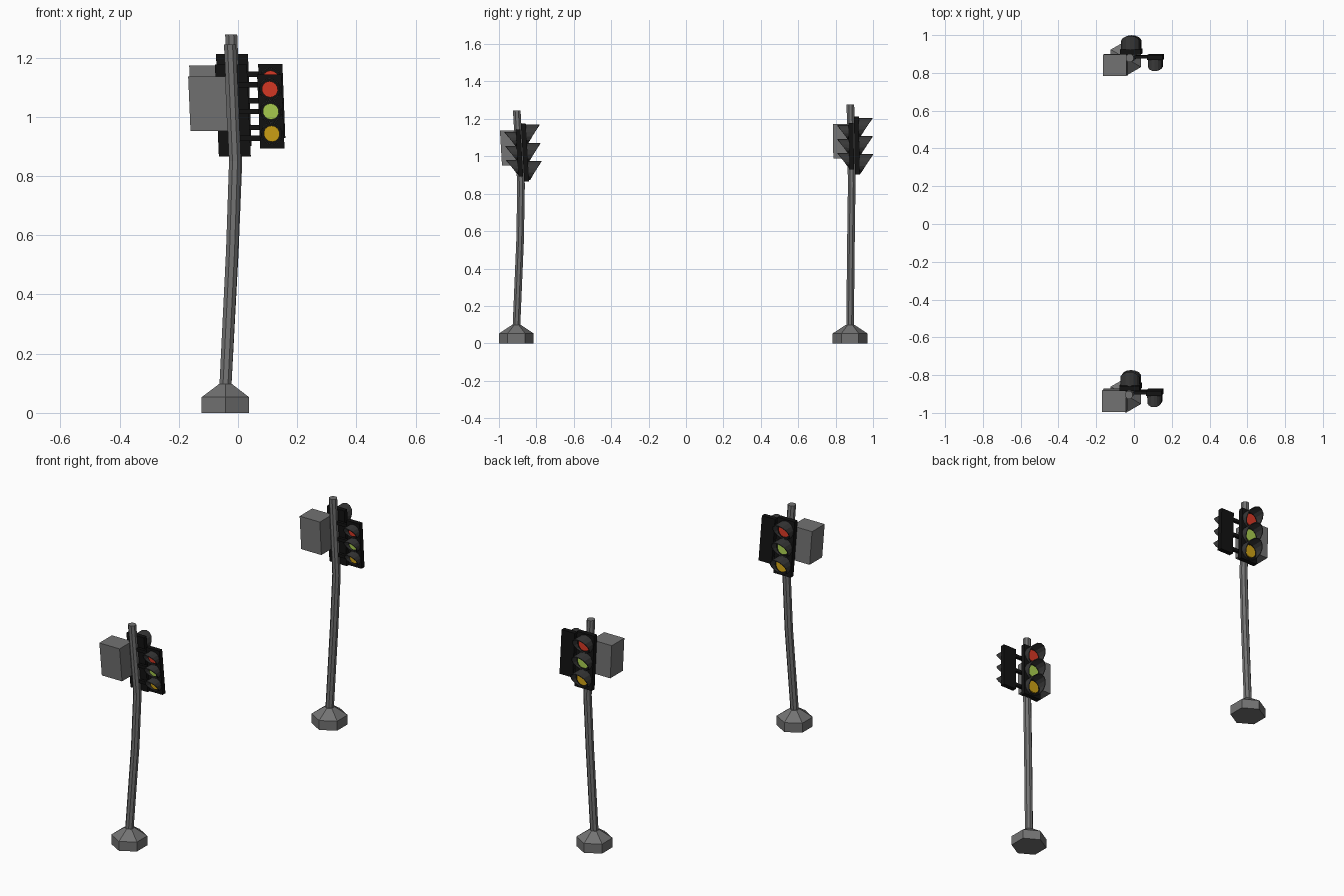
import bpy, bmesh, math
from mathutils import Vector, Matrix

if "Cube" in bpy.data.objects:
    bpy.data.objects.remove(bpy.data.objects["Cube"])


def material(name, rgb):
    m = bpy.data.materials.new(name)
    m.diffuse_color = (*rgb, 1)
    m.use_nodes = True
    m.node_tree.nodes["Principled BSDF"].inputs["Base Color"].default_value = m.diffuse_color
    return m


GREY = material("pole grey", (0.17, 0.17, 0.17))
BLACK = material("housing black", (0.006, 0.006, 0.006))
DARK = material("visor dark grey", (0.04, 0.04, 0.04))
RED = material("lamp red", (0.68, 0.04, 0.018))
GREEN = material("lamp green", (0.40, 0.62, 0.08))
YELLOW = material("lamp yellow", (0.62, 0.36, 0.008))


def lean(path, z):
    """Pole centre (x, y) at height z."""
    if z <= path[0][0]:
        return path[0][1:]
    for (z0, x0, y0), (z1, x1, y1) in zip(path, path[1:]):
        if z <= z1 or z1 == path[-1][0]:
            t = (z - z0) / (z1 - z0)
            return x0 + (x1 - x0) * t, y0 + (y1 - y0) * t


def finish(bm, name, mat, path, lift, thick=0):
    """Lift the part, bend it along the pole path and make the object."""
    for v in bm.verts:
        v.co.z += lift
        x, y = lean(path, v.co.z)
        v.co.x += x
        v.co.y += y
    bmesh.ops.recalc_face_normals(bm, faces=bm.faces)
    me = bpy.data.meshes.new(name)
    bm.to_mesh(me)
    bm.free()
    me.materials.append(mat)
    ob = bpy.data.objects.new(name, me)
    bpy.context.collection.objects.link(ob)
    if thick:
        mod = ob.modifiers.new("thickness", 'SOLIDIFY')
        mod.thickness = thick
        mod.offset = 0


def box(bm, lo, hi):
    lo, hi = Vector(lo), Vector(hi)
    bmesh.ops.create_cube(bm, size=1, matrix=Matrix.Translation((lo + hi) / 2)
                          @ Matrix.Diagonal((*(hi - lo), 1)))


def stack(rings, n, start):
    """Loft of n-sided rings given as (height, radius), capped."""
    bm = bmesh.new()
    loops = [[bm.verts.new((r * math.cos(start + math.tau * i / n),
                            r * math.sin(start + math.tau * i / n), z))
              for i in range(n)] for z, r in rings]
    for a, b in zip(loops, loops[1:]):
        for i in range(n):
            j = (i + 1) % n
            bm.faces.new((a[i], a[j], b[j], b[i]))
    bm.faces.new(loops[0])
    bm.faces.new(loops[-1])
    return bm


def signal_head(name, x, y, side, w, h, zc, gap, r, depth, path, lift):
    """Housing with three lamps; side is the y direction it faces."""
    bm = bmesh.new()
    y0, y1 = sorted((y, y - side * 0.026))
    box(bm, (x - w / 2, y0, zc - h / 2), (x + w / 2, y1, zc + h / 2))
    finish(bm, name + "_housing", BLACK, path, lift)
    lamps = ((1, RED, "red"), (0, GREEN, "green"), (-1, YELLOW, "yellow"))
    n = 14
    for k, mat, colour in lamps:
        z = zc + k * gap
        # lens disc
        bm = bmesh.new()
        bmesh.ops.create_cone(bm, cap_ends=True, segments=n, radius1=r * 0.76,
                              radius2=r * 0.76, depth=0.008,
                              matrix=Matrix.Translation((x, y + side * 0.003, z))
                              @ Matrix.Rotation(math.pi / 2, 4, 'X'))
        finish(bm, f"{name}_{colour}_lens", mat, path, lift)
        # hood: tube cut diagonally, longest at the top
        bm = bmesh.new()
        inner, outer = [], []
        for i in range(n):
            a = math.tau * (i + 0.5) / n
            c, s = math.cos(a), math.sin(a)
            d = 0.006 + (depth - 0.006) * (1 + s) / 2
            inner.append(bm.verts.new((x + r * c, y, z + r * s)))
            outer.append(bm.verts.new((x + r * c, y + side * d, z + r * s)))
        for i in range(n):
            j = (i + 1) % n
            bm.faces.new((inner[i], inner[j], outer[j], outer[i]))
        finish(bm, f"{name}_{colour}_visor", DARK, path, lift, 0.004)


def traffic_light(tag, path, lift):
    # hexagonal foot
    finish(stack([(0, 0.0925), (0.053, 0.0925), (0.097, 0.026)], 6, math.pi / 6),
           tag + "_foot", GREY, path, 0)
    # bent pole
    finish(stack([(p[0], 0.022) for p in path], 8, math.pi / 8),
           tag + "_pole", GREY, path, 0)
    # control cabinet
    bm = bmesh.new()
    box(bm, (-0.146, -0.096, 0.952), (-0.02, 0.016, 1.137))
    finish(bm, tag + "_cabinet", GREY, path, lift)
    # rear-facing large head and front-facing small head
    signal_head(tag + "_large_head", 0, 0.044, 1, 0.108, 0.31, 1.021, 0.097,
                0.049, 0.072, path, lift)
    signal_head(tag + "_small_head", 0.128, -0.012, -1, 0.082, 0.25, 1.018, 0.075,
                0.036, 0.06, path, lift)
    # brackets holding the small head
    bm = bmesh.new()
    for k in (-1, 0, 1):
        z = 1.018 + k * 0.09
        box(bm, (0, -0.006, z - 0.009), (0.1, 0.01, z + 0.009))
    finish(bm, tag + "_brackets", BLACK, path, lift)


traffic_light("near", [(0.08, -0.043, -0.907), (0.55, -0.02, -0.887),
                       (0.85, -0.010, -0.882), (1.245, -0.027, -0.905)], 0)
traffic_light("far", [(0.08, -0.043, 0.877), (0.55, -0.018, 0.882),
                      (0.85, -0.006, 0.886), (1.278, -0.023, 0.879)], 0.036)
